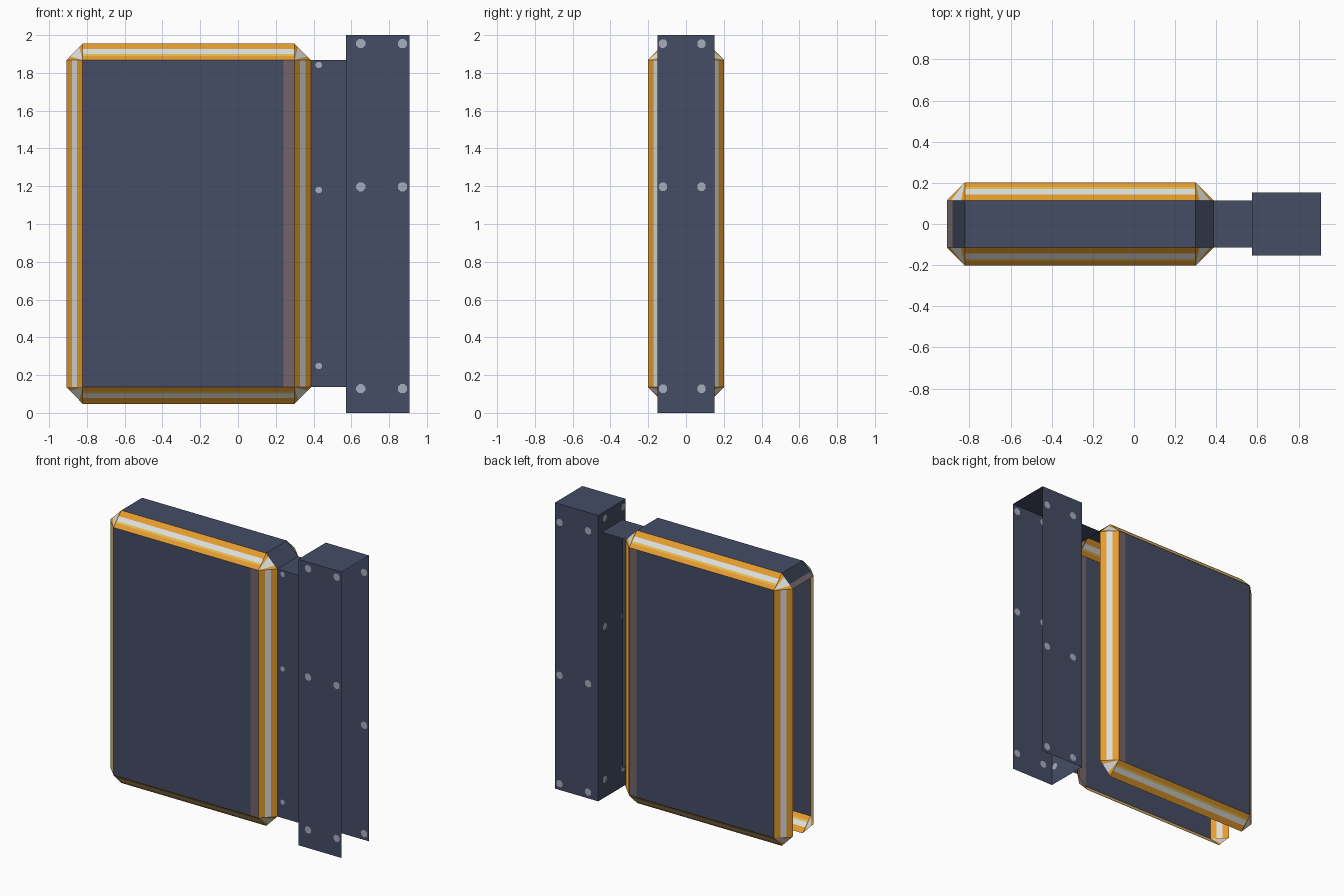
import bpy, bmesh, math
from mathutils import Vector

if "Cube" in bpy.data.objects:
    bpy.data.objects.remove(bpy.data.objects["Cube"])


def material(name, r, g, b):
    m = bpy.data.materials.new(name)
    lin = [((c / 255 + 0.055) / 1.055) ** 2.4 for c in (r, g, b)]
    m.diffuse_color = (*lin, 1)
    m.use_nodes = True
    m.node_tree.nodes["Principled BSDF"].inputs["Base Color"].default_value = m.diffuse_color
    return m


NAVY = material("navy", 69, 77, 102)
DARK = material("dark_navy", 52, 60, 78)
ORANGE = material("orange", 229, 156, 46)
GOLD = material("gold", 228, 188, 84)
LIGHT = material("pale_stripe", 220, 223, 220)
BROWN = material("dusty_brown", 116, 101, 103)
STEEL = material("rivet_grey", 166, 174, 190)


def sheet_object(name, faces, mats):
    """faces: list of (points, material index); shared points get welded."""
    bm = bmesh.new()
    for pts, mi in faces:
        f = bm.faces.new([bm.verts.new(p) for p in pts])
        f.material_index = mi
    bmesh.ops.remove_doubles(bm, verts=bm.verts, dist=1e-5)
    bm.normal_update()
    me = bpy.data.meshes.new(name)
    bm.to_mesh(me)
    bm.free()
    for m in mats:
        me.materials.append(m)
    ob = bpy.data.objects.new(name, me)
    bpy.context.collection.objects.link(ob)
    return ob


def outward(pts, centre):
    """Order the points so the face looks away from the centre."""
    p = [Vector(q) for q in pts]
    n = (p[1] - p[0]).cross(p[2] - p[0])
    mid = sum(p, Vector()) / len(p)
    return p if n.dot(mid - Vector(centre)) > 0 else p[::-1]


# Panel dimensions: outer rim, inner flat face
XO, XI = (-0.908, 0.386), (-0.822, 0.299)
ZO, ZI = (0.048, 1.955), (0.136, 1.868)
YO, YI = 0.202, 0.115
CP = (-0.26, 0, 1.0)

# Flat front and back walls with a brown band, top plate, top corner slopes
faces = []
band = 0.24
for s in (-1, 1):
    for xa, xb, mi in ((XI[0], band, 0), (band, XI[1], 1)):
        faces.append((outward([(xa, s * YO, ZI[0]), (xb, s * YO, ZI[0]),
                               (xb, s * YO, ZI[1]), (xa, s * YO, ZI[1])], CP), mi))


def across(a, b):
    """Strip spanning the panel depth between two (x, z) points."""
    return outward([(a[0], -YI, a[1]), (b[0], -YI, b[1]),
                    (b[0], YI, b[1]), (a[0], YI, a[1])], CP)


tl, ll = Vector((XI[0], ZO[1])), Vector((XO[0], ZI[1]))
split = tl.lerp(ll, 0.7)
faces += [(across((XI[0], ZO[1]), (XI[1], ZO[1])), 0),
          (across(tl, split), 2), (across(split, ll), 1),
          (across((XI[1], ZO[1]), (XO[1], ZI[1])), 0)]
sheet_object("panel_walls", faces, [NAVY, BROWN, DARK])

# Striped sloping trim around both faces, with triangular corners
PLAIN = ((0, 0.34, 0), (0.34, 0.66, 1), (0.66, 1, 0))
GILDED = ((0, 0.26, 0), (0.26, 0.38, 2), (0.38, 0.66, 1), (0.66, 1, 0))
trim = []
for s in (-1, 1):
    edges = []
    for i in (0, 1):
        edges.append(([(XI[0], s * YO, ZI[i]), (XI[1], s * YO, ZI[i]),
                       (XI[1], s * YI, ZO[i]), (XI[0], s * YI, ZO[i])], GILDED))
        edges.append(([(XI[i], s * YO, ZI[0]), (XI[i], s * YO, ZI[1]),
                       (XO[i], s * YI, ZI[1]), (XO[i], s * YI, ZI[0])], PLAIN))
        for j in (0, 1):
            # pale wedge between two orange wedges
            a, b, c = map(Vector, ((XI[i], s * YO, ZI[j]), (XO[i], s * YI, ZI[j]),
                                   (XI[i], s * YI, ZO[j])))
            p, q = b.lerp(c, 0.22), b.lerp(c, 0.78)
            for tri, mi in (((a, b, p), 0), ((a, p, q), 1), ((a, q, c), 0)):
                trim.append((outward(tri, CP), mi))
    for e, stripes in edges:
        a, b, c, d = map(Vector, e)
        for t0, t1, mi in stripes:
            trim.append((outward([a.lerp(d, t0), b.lerp(c, t0),
                                  b.lerp(c, t1), a.lerp(d, t1)], CP), mi))
sheet_object("striped_trim", trim, [ORANGE, LIGHT, GOLD])

# Connector: front plate and top plate only
PX = (0.573, 0.908)
cc = (0.48, 0.0, 1.0)
sheet_object("connector", [
    (outward([(XO[1], -YI, ZI[0]), (PX[0], -YI, ZI[0]),
              (PX[0], -YI, ZI[1]), (XO[1], -YI, ZI[1])], cc), 0),
    (outward([(XO[1], -YI, ZI[1]), (PX[0], -YI, ZI[1]),
              (PX[0], YI, ZI[1]), (XO[1], YI, ZI[1])], cc), 0)], [NAVY])

# Post: channel open to the right and below, closed on top
PY, PZ = 0.152, 2.0
pc = (0.74, 0.0, 1.0)
post = [[(PX[0], s * PY, 0), (PX[1], s * PY, 0), (PX[1], s * PY, PZ), (PX[0], s * PY, PZ)]
        for s in (-1, 1)]
post.append([(PX[0], -PY, 0), (PX[0], PY, 0), (PX[0], PY, PZ), (PX[0], -PY, PZ)])
post.append([(PX[0], -PY, PZ), (PX[1], -PY, PZ), (PX[1], PY, PZ), (PX[0], PY, PZ)])
sheet_object("post", [(outward(p, pc), 0) for p in post], [NAVY])


# Rivets: thin octagonal discs showing on both sides of each plate
def disc(pos, axis, r):
    out = []
    for side in (-1, 1):
        pts = []
        for k in range(8):
            a = math.tau * (k + 0.5) / 8
            u, v = r * math.cos(a), r * math.sin(a)
            off = Vector((u, side * 0.002, v)) if axis == "y" else Vector((side * 0.002, u, v))
            pts.append(Vector(pos) + off)
        out.append((outward(pts, pos), 0))
    return out


rivets = []
for z in (0.128, 1.197, 1.955):
    for x in (0.65, 0.871):
        rivets += disc((x, -PY, z), "y", 0.026)
        rivets += disc((x, PY, PZ - z), "y", 0.026)  # back rows run upside down
    for y in (-0.122, 0.082):
        rivets += disc((PX[0], y, z), "x", 0.024)
for z in (0.248, 1.18, 1.842):
    rivets += disc((0.427, -YI, z), "y", 0.018)
sheet_object("rivets", rivets, [STEEL])
